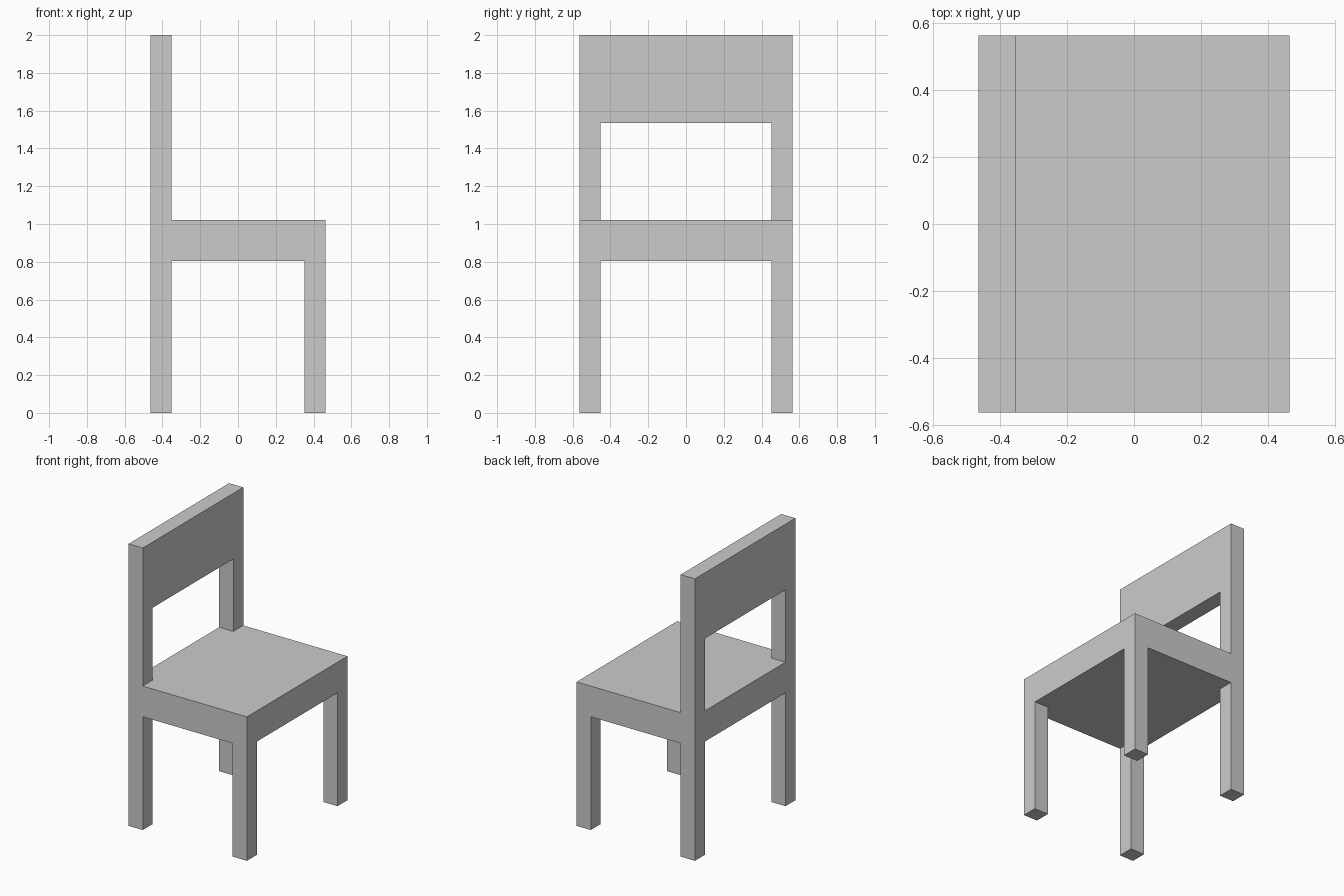
import bpy
import bmesh
from mathutils import Vector, Matrix

if "Cube" in bpy.data.objects:
    bpy.data.objects.remove(bpy.data.objects["Cube"])

HX, HY = 0.464, 0.563              # half depth and half width
LEG = 0.111                        # leg thickness
SEAT_LOW, SEAT_TOP = 0.803, 1.021
RAIL_LOW, TOP = 1.534, 2.0
IX, IY = HX - LEG, HY - LEG        # inner leg faces

bm = bmesh.new()


def faces_where(direction, test):
    bm.normal_update()
    d = Vector(direction)
    return [f for f in bm.faces
            if f.normal.dot(d) > 0.9 and test(f.calc_center_median())]


def extrude_to_z(faces, z):
    new = bmesh.ops.extrude_discrete_faces(bm, faces=faces)["faces"]
    for f in new:
        for v in f.verts:
            v.co.z = z


# Seat slab, cut where the legs and posts meet it
size = (2 * HX, 2 * HY, SEAT_TOP - SEAT_LOW, 1)
centre = Matrix.Translation((0, 0, (SEAT_LOW + SEAT_TOP) / 2))
bmesh.ops.create_cube(bm, size=1, matrix=centre @ Matrix.Diagonal(size))
for axis, offset in ((Vector((1, 0, 0)), IX), (Vector((0, 1, 0)), IY)):
    for side in (-1, 1):
        bmesh.ops.bisect_plane(bm, geom=bm.verts[:] + bm.edges[:] + bm.faces[:],
                               plane_co=axis * offset * side, plane_no=axis)

# Four legs
extrude_to_z(faces_where((0, 0, -1), lambda c: abs(c.x) > IX and abs(c.y) > IY), 0)

# Two back posts, in two steps so the rail can join the upper part
for z in (RAIL_LOW, TOP):
    extrude_to_z(faces_where((0, 0, 1), lambda c: c.x < -IX and abs(c.y) > IY), z)

# Top rail bridging the posts
inner = [f for s in (-1, 1)
         for f in faces_where((0, -s, 0), lambda c: c.z > RAIL_LOW and c.y * s > 0)]
loops = [e for f in inner for e in f.edges]
bmesh.ops.delete(bm, geom=inner, context='FACES_ONLY')
bmesh.ops.bridge_loops(bm, edges=loops)

# Merge flat neighbours into clean single faces
bmesh.ops.dissolve_limit(bm, angle_limit=0.01, verts=bm.verts[:], edges=bm.edges[:])
bmesh.ops.recalc_face_normals(bm, faces=bm.faces[:])

mesh = bpy.data.meshes.new("chair")
bm.to_mesh(mesh)
bm.free()
bpy.context.collection.objects.link(bpy.data.objects.new("chair", mesh))
